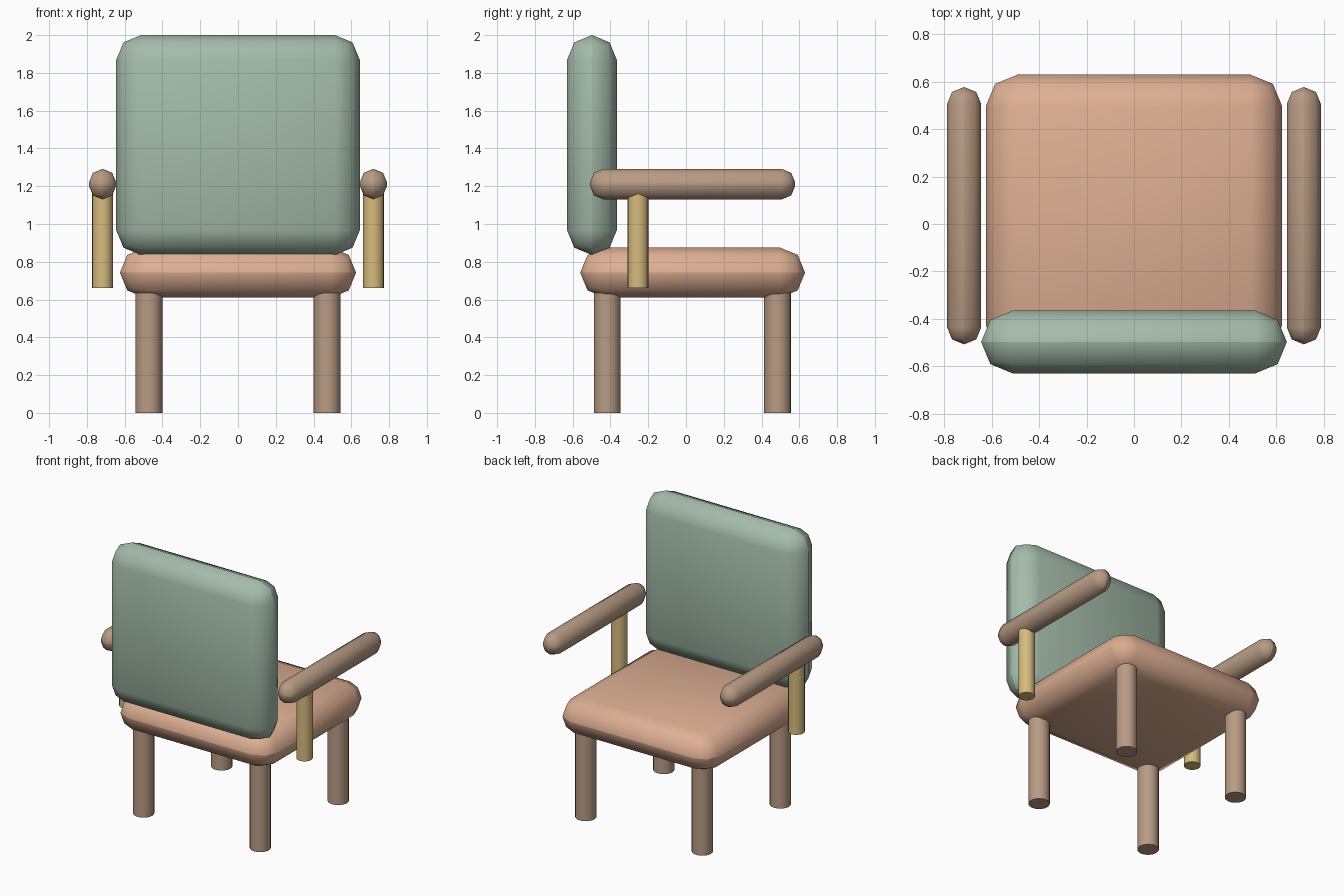
import bpy, bmesh, math
from mathutils import Matrix, Vector

if "Cube" in bpy.data.objects:
    bpy.data.objects.remove(bpy.data.objects["Cube"])


def material(name, rgb):
    m = bpy.data.materials.new(name)
    m.diffuse_color = (*rgb, 1)
    m.use_nodes = True
    m.node_tree.nodes["Principled BSDF"].inputs["Base Color"].default_value = m.diffuse_color
    return m


GREEN = material("green fabric", (0.37, 0.50, 0.40))
PEACH = material("peach fabric", (0.73, 0.43, 0.29))
WOOD = material("wood", (0.48, 0.33, 0.23))
BRASS = material("brass", (0.68, 0.50, 0.21))


def finish(name, bm, mat, angle):
    bmesh.ops.recalc_face_normals(bm, faces=bm.faces)
    mesh = bpy.data.meshes.new(name)
    bm.to_mesh(mesh)
    bm.free()
    mesh.materials.append(mat)
    ob = bpy.data.objects.new(name, mesh)
    bpy.context.collection.objects.link(ob)
    bpy.ops.object.select_all(action='DESELECT')
    ob.select_set(True)
    bpy.context.view_layer.objects.active = ob
    bpy.ops.object.shade_smooth_by_angle(angle=math.radians(angle))
    return ob


def cushion(name, lo, hi, mat):
    """Box rounded with two segments, by half its thinnest side."""
    lo, hi = Vector(lo), Vector(hi)
    size = hi - lo
    bm = bmesh.new()
    bmesh.ops.create_cube(bm, size=1, matrix=Matrix.Translation((lo + hi) / 2) @ Matrix.Diagonal((*size, 1)))
    bmesh.ops.bevel(bm, geom=bm.edges[:], offset=min(size) / 2 - 0.0005, segments=2,
                    profile=0.5, affect='EDGES')
    return finish(name, bm, mat, 60)


def post(name, x, y, z0, z1, r, mat):
    bm = bmesh.new()
    bmesh.ops.create_cone(bm, cap_ends=True, segments=20, radius1=r, radius2=r, depth=z1 - z0,
                          matrix=Matrix.Translation((x, y, (z0 + z1) / 2)))
    return finish(name, bm, mat, 40)


# Seat and backrest
cushion("seat", (-0.625, -0.56, 0.61), (0.625, 0.63, 0.875), PEACH)
cushion("backrest", (-0.645, -0.63, 0.836), (0.645, -0.366, 2.0), GREEN)

for side, s in (("left", -1), ("right", 1)):
    # Armrest with its single support
    cushion(side + "_armrest", (s * 0.717 - 0.072, -0.508, 1.13), (s * 0.717 + 0.072, 0.578, 1.292), WOOD)
    post(side + "_arm_support", s * 0.717, -0.254, 0.66, 1.2, 0.055, BRASS)
    # Legs
    post(side + "_front_leg", s * 0.472, -0.417, 0, 0.66, 0.071, WOOD)
    post(side + "_back_leg", s * 0.472, 0.485, 0, 0.66, 0.071, WOOD)
